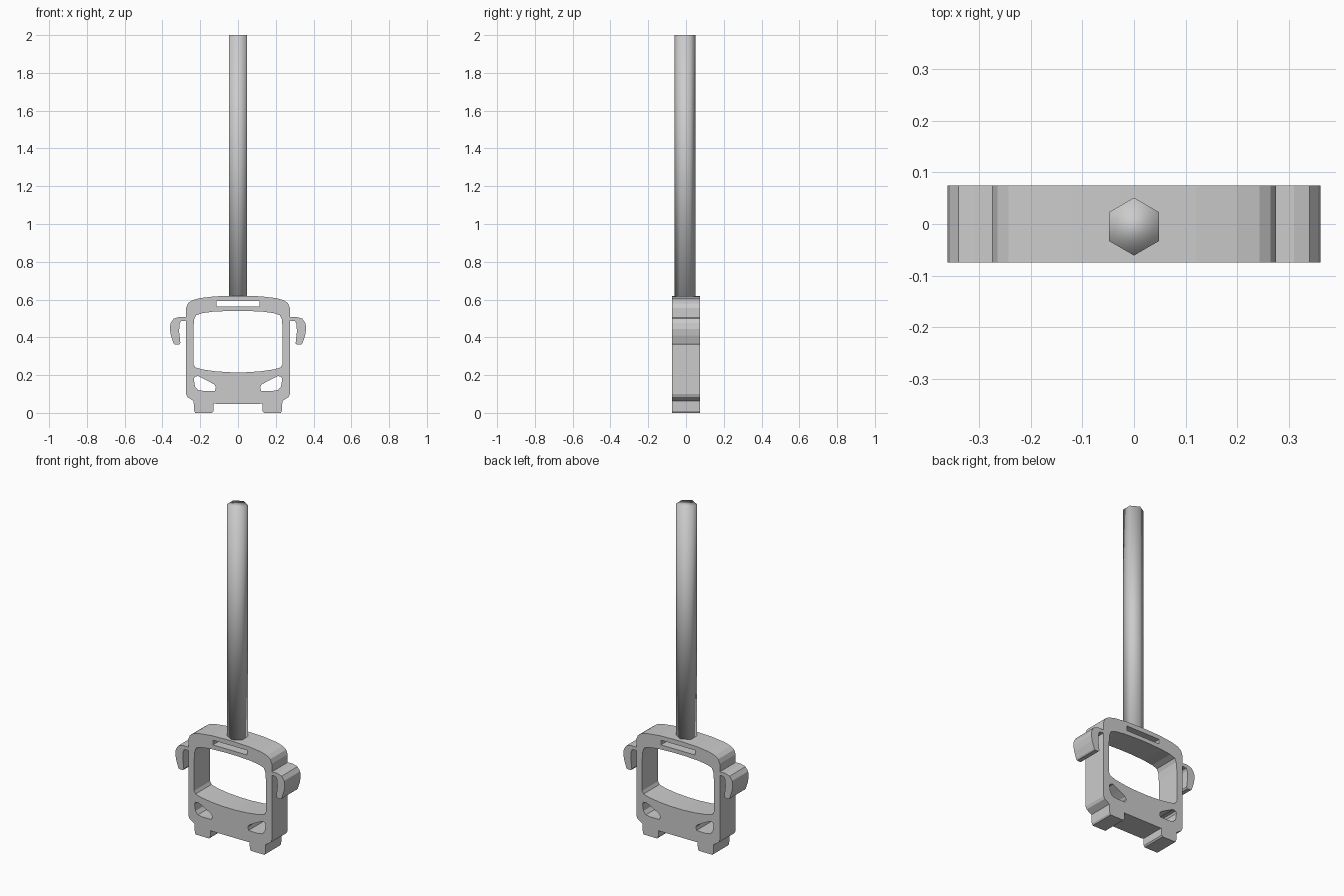
import bpy

cube = bpy.data.objects.get("Cube")
if cube:
    bpy.data.objects.remove(cube, do_unlink=True)

HALF_DEPTH = 0.075

grey = bpy.data.materials.new("light grey")
grey.use_nodes = True
grey.diffuse_color = (0.6, 0.6, 0.6, 1)
grey.node_tree.nodes["Principled BSDF"].inputs["Base Color"].default_value = (0.6, 0.6, 0.6, 1)


def flip(points):
    return [(-x, z) for x, z in reversed(points)]


def symmetric(points):
    """Close a right-half profile with its mirror image."""
    return points + flip(points)


def plate(name, loops):
    """Extrude flat outlines with holes into an upright slab."""
    curve = bpy.data.curves.new(name, 'CURVE')
    curve.dimensions = '2D'
    curve.fill_mode = 'BOTH'
    curve.extrude = HALF_DEPTH
    for loop in loops:
        spline = curve.splines.new('POLY')
        spline.points.add(len(loop) - 1)
        for point, (x, z) in zip(spline.points, loop):
            point.co = (x, z, 0, 1)
        spline.use_cyclic_u = True
        spline.use_smooth = False
    obj = bpy.data.objects.new(name, curve)
    obj.rotation_euler.x = 1.570796
    bpy.context.collection.objects.link(obj)
    curve.materials.append(grey)
    bpy.ops.object.select_all(action='DESELECT')
    obj.select_set(True)
    bpy.context.view_layer.objects.active = obj
    bpy.ops.object.convert(target='MESH')
    bpy.ops.object.shade_flat()


# Bus outline: roof, side mirror, body side and wheel
roof = [(0.03, 0.62), (0.12, 0.617), (0.2, 0.608), (0.243, 0.596),
        (0.265, 0.58), (0.275, 0.555)]
mirror = [(0.275, 0.507), (0.31, 0.508), (0.34, 0.499), (0.357, 0.475),
          (0.361, 0.445), (0.355, 0.41), (0.341, 0.368), (0.335, 0.361),
          (0.31, 0.361), (0.305, 0.37), (0.312, 0.43), (0.309, 0.472),
          (0.302, 0.485), (0.275, 0.488)]
wheel = [(0.275, 0.1), (0.268, 0.084), (0.235, 0.063), (0.232, 0.01),
         (0.226, 0), (0.138, 0), (0.131, 0.008), (0.128, 0.05), (0.115, 0.048)]

# Openings: windscreen, destination slot and headlights
windscreen = [(0.04, 0.54), (0.13, 0.536), (0.19, 0.528), (0.222, 0.517),
              (0.232, 0.495), (0.236, 0.45), (0.236, 0.258), (0.227, 0.241),
              (0.19, 0.23), (0.12, 0.22), (0.04, 0.215)]
slot = [(0.113, 0.592), (0.113, 0.564)]
headlight = [(0.234, 0.18), (0.228, 0.192), (0.21, 0.195), (0.16, 0.17),
             (0.125, 0.15), (0.117, 0.137), (0.122, 0.117), (0.18, 0.116),
             (0.212, 0.121), (0.228, 0.14)]

plate("bus_body", [symmetric(roof + mirror + wheel), symmetric(windscreen),
                   symmetric(slot), headlight, flip(headlight)])

# Six-sided handle rod with soft shading
bpy.ops.mesh.primitive_cylinder_add(vertices=6, radius=0.056, depth=1.385,
                                    location=(0, -0.005, 1.3075))
rod = bpy.context.object
rod.name = "handle_rod"
rod.data.materials.append(grey)
bpy.ops.object.shade_smooth()
